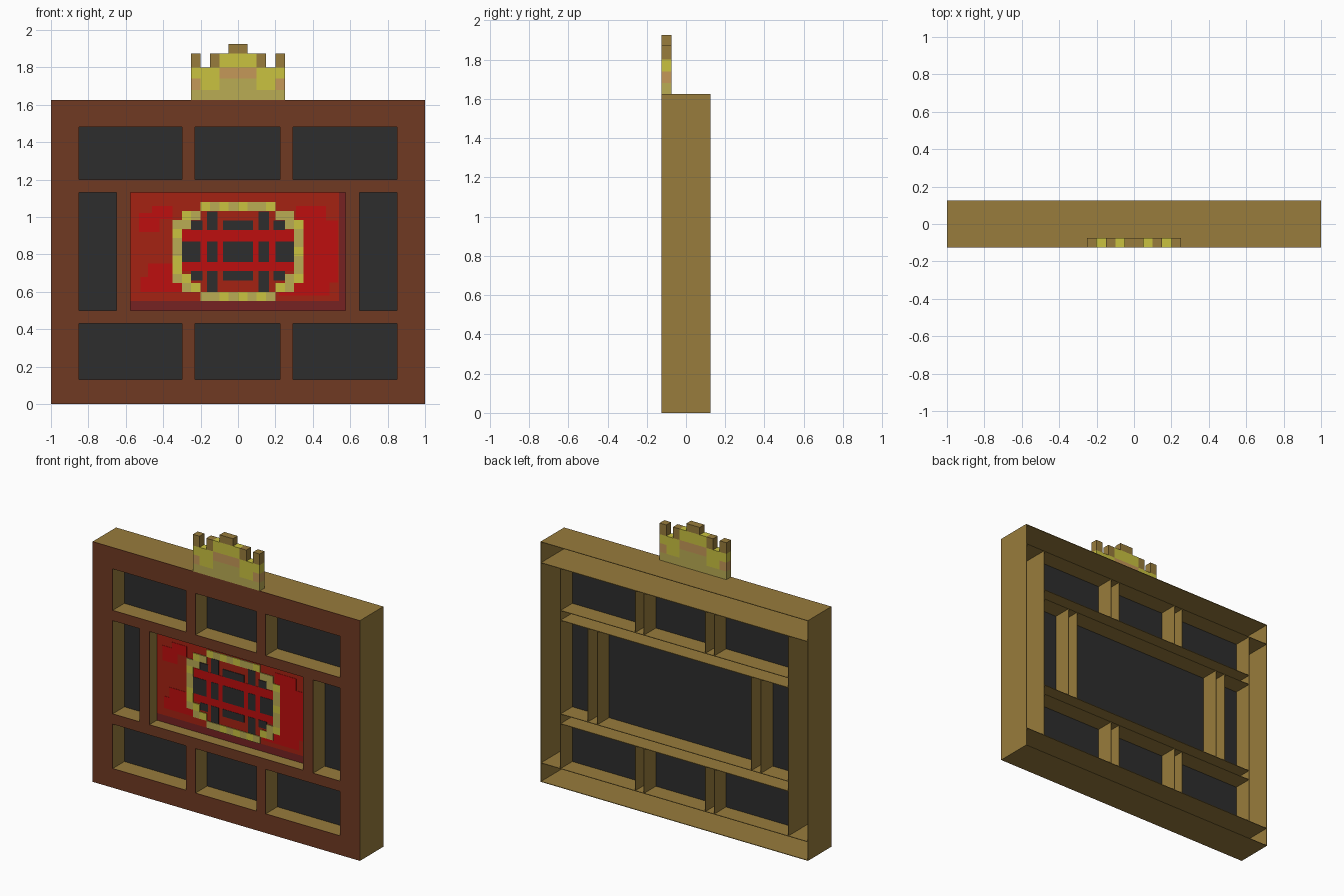
import bpy, bmesh

if "Cube" in bpy.data.objects:
    bpy.data.objects.remove(bpy.data.objects["Cube"])

# ---- colours -------------------------------------------------------------
def lin(c):
    c /= 255
    return c / 12.92 if c <= 0.04045 else ((c + 0.055) / 1.055) ** 2.4

COLOURS = {
    "brown": (112, 58, 34), "tan": (152, 124, 60), "charcoal": (45, 45, 45),
    "red": (190, 14, 14), "brick": (165, 34, 18), "maroon": (118, 34, 34),
    "khaki": (186, 172, 84), "yellow": (202, 194, 64), "peach": (197, 152, 88),
}
MATS = {}
for n, rgb in COLOURS.items():
    m = bpy.data.materials.new(n)
    m.diffuse_color = (*[lin(c) for c in rgb], 1)
    m.use_nodes = True
    m.node_tree.nodes["Principled BSDF"].inputs["Base Color"].default_value = m.diffuse_color
    MATS[n] = m


def part(name, boxes):
    """One object from boxes (x0, x1, y0, y1, z0, z1, colour)."""
    me = bpy.data.meshes.new(name)
    bm = bmesh.new()
    used = []
    for x0, x1, y0, y1, z0, z1, col in boxes:
        if col not in used:
            used.append(col)
        vs = bmesh.ops.create_cube(bm, size=1)["verts"]
        for v in vs:
            v.co = (x1 if v.co.x > 0 else x0, y1 if v.co.y > 0 else y0,
                    z1 if v.co.z > 0 else z0)
        for f in {f for v in vs for f in v.link_faces}:
            f.material_index = used.index(col)
    bm.to_mesh(me)
    bm.free()
    for c in used:
        me.materials.append(MATS[c])
    ob = bpy.data.objects.new(name, me)
    bpy.context.collection.objects.link(ob)
    return ob


def mirrored(rects):
    return [r for a, b, c, d in rects for r in ((a, b, c, d), (-b, -a, c, d))]


T, Y, H = 0.004, 0.125, 1.625       # board thickness, half depth, height
F = -Y + 0.003                      # back of the front plate
OUTER = [(-0.85, -0.30), (-0.23, 0.225), (0.295, 0.85)]
MIDDLE = [(-0.85, -0.65), (-0.575, 0.575), (0.65, 0.85)]
ROWS = [(0.13, 0.43, OUTER), (0.50, 1.13, MIDDLE), (1.20, 1.48, OUTER)]

# ---- front plate with window openings ------------------------------------
plate, z = [], 0
for z0, z1, wins in ROWS:
    plate.append((-1, 1, -Y, F, z, z0, "brown"))
    x = -1
    for a, b in wins + [(1, 1)]:
        plate.append((x, a, -Y, F, z0, z1, "brown"))
        x = b
    z = z1
plate.append((-1, 1, -Y, F, z, H, "brown"))
part("front_plate", plate)

# ---- outer walls, open at the back ---------------------------------------
part("outer_walls", [
    (-1, -1 + T, F, Y, 0, H, "tan"), (1 - T, 1, F, Y, 0, H, "tan"),
    (-1 + T, 1 - T, F, Y, 0, T, "tan"), (-1 + T, 1 - T, F, Y, H - T, H, "tan")])

# ---- horizontal shelves and upright boards around the windows ------------
shelves, uprights, panels = [], [], []
for z0, z1, wins in ROWS:
    wl = 1 - T if z0 < 0.2 else 0.85
    wh = 1 - T if z1 > 1.4 else 0.85
    shelves += [(-wl, wl, F, Y, z0 - T, z0, "tan"), (-wh, wh, F, Y, z1, z1 + T, "tan")]
    for a, b in wins:
        for p, q in ((a - T, a), (b, b + T)):
            if abs(p + q) < 1.6:
                uprights.append((p, q, F, Y, z0, z1, "tan"))
        panels.append((a, b, -0.001, 0.001, z0, z1, "charcoal"))
for p, q in ((-0.85 - T, -0.85), (0.85, 0.85 + T)):
    uprights.append((p, q, F, Y, 0.13, 1.48, "tan"))
part("shelves", shelves)
part("uprights", uprights)
part("dark_panels", panels)

# ---- painted centre board -------------------------------------------------
part("centre_board", [
    (-0.575, 0.575, -0.045, -0.041, 0.50, 1.13, "maroon"),
    (-0.575, 0.54, -0.047, -0.045, 0.55, 1.13, "brick")])

patches = [(-0.53, -0.42, 0.92, 1.02), (-0.46, -0.35, 0.99, 1.06),
           (-0.52, -0.30, 0.60, 0.68), (-0.48, -0.35, 0.68, 0.75),
           (0.35, 0.535, 0.65, 0.98), (0.31, 0.47, 0.98, 1.06),
           (0.22, 0.49, 0.58, 0.65)]
bars = [(-0.3, 0.3, 0.87, 0.93), (-0.3, 0.3, 0.71, 0.76)]
bars += mirrored([(0.08, 0.20, 0.76, 0.87)])
part("red_patches", [(a, b, -0.049, -0.047, c, d, "red") for a, b, c, d in patches + bars])

dark = [(-0.08, 0.08, c, d) for c, d in ((0.93, 0.98), (0.76, 0.87), (0.66, 0.71))]
dark += mirrored([(0.11, 0.165, 0.93, 1.03), (0.11, 0.165, 0.76, 0.87),
                  (0.11, 0.165, 0.60, 0.71), (0.19, 0.25, 0.93, 0.98),
                  (0.20, 0.30, 0.76, 0.87), (0.19, 0.25, 0.66, 0.71)])
part("dark_squares", [(a, b, -0.051, -0.047, c, d, "charcoal") for a, b, c, d in dark])

# stepped oval ring around the squares
ring = []
half_out = [4, 6, 7, 7, 7, 7, 7, 7, 7, 6, 4]
half_in = [0, 4, 5, 6, 6, 6, 6, 6, 5, 4, 0]
rh = 0.53 / 11
for j, (o, n) in enumerate(zip(half_out, half_in)):
    for i in range(-o, o):
        if -n <= i < n:
            continue
        col = "yellow" if (3 * i + 5 * j) % 7 < 3 else "khaki"
        ring.append((i * 0.05, i * 0.05 + 0.05, -0.052, -0.047,
                     1.08 - (j + 1) * rh, 1.08 - j * rh, col))
part("oval_ring", ring)

# ---- stepped crest on top -------------------------------------------------
LEVELS = [1.625, 1.68, 1.74, 1.80, 1.875, 1.925]
CODE = {"k": "khaki", "y": "yellow", "p": "peach", "t": "tan"}
COLUMNS = ["kkyyt", "kkp y", "kypyt"]   # placeholder order replaced below
COLUMNS = ["kkpyt", "kkpy", "kyyt", "kyy", "kpyt"]  # centre column to edge column
crest = []
for i, colours in enumerate(COLUMNS):
    for k, c in enumerate(colours):
        for s in (1, -1):
            a, b = sorted((s * i * 0.05, s * (i + 1) * 0.05))
            crest.append((a, b, -Y, -0.075, LEVELS[k], LEVELS[k + 1], CODE[c]))
crest_ob = part("crest", crest)

# drop the hidden faces between touching blocks
bm = bmesh.new()
bm.from_mesh(crest_ob.data)
seen = {}
for f in bm.faces:
    seen.setdefault(tuple(round(c, 3) + 0.0 for c in f.calc_center_median()), []).append(f)
bmesh.ops.delete(bm, geom=[f for g in seen.values() if len(g) > 1 for f in g], context="FACES")
bmesh.ops.remove_doubles(bm, verts=bm.verts, dist=0.0005)
bm.to_mesh(crest_ob.data)
bm.free()
